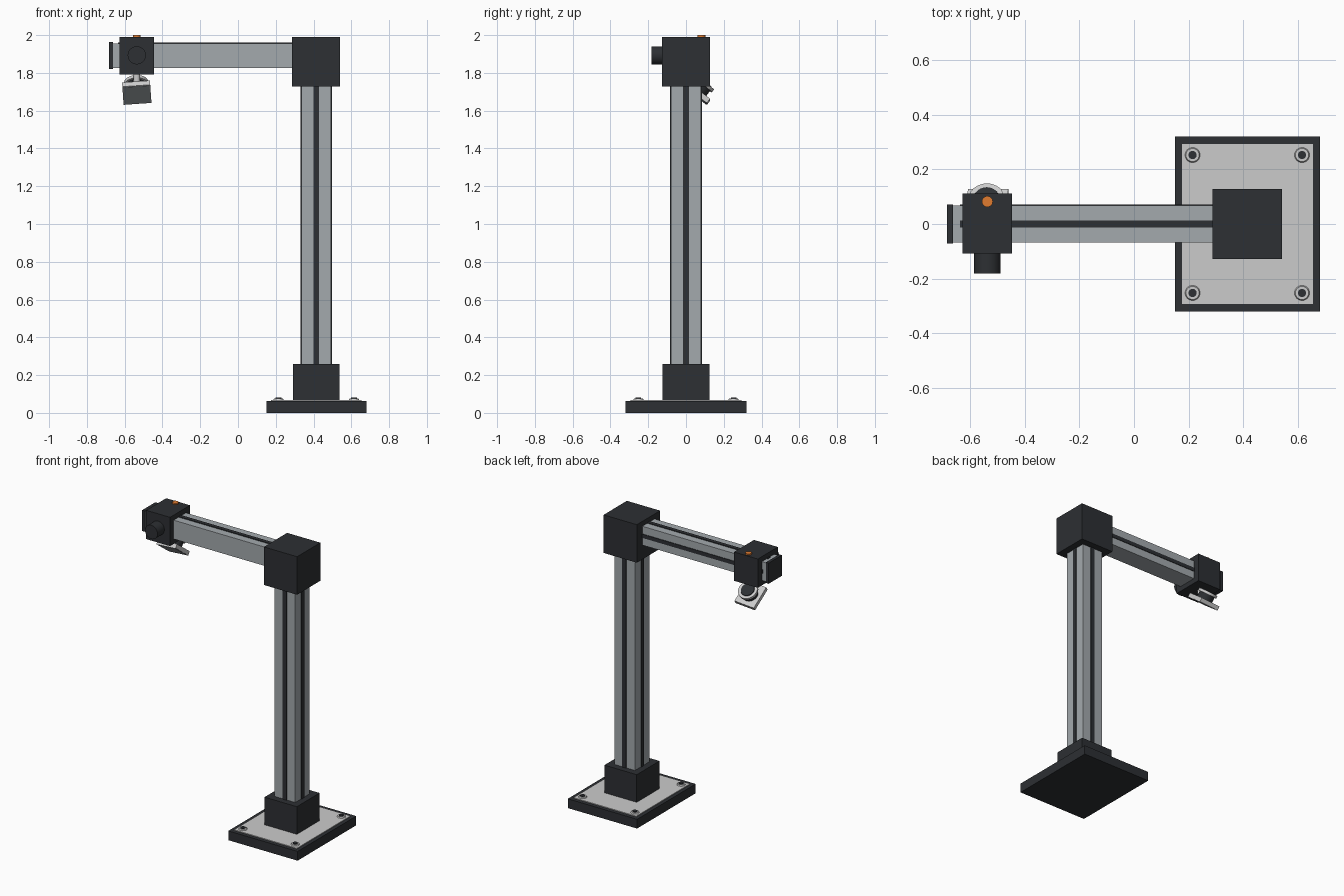
import bpy
from math import radians
from mathutils import Matrix, Vector, Euler

if "Cube" in bpy.data.objects:
    bpy.data.objects.remove(bpy.data.objects["Cube"])


def mat(name, c):
    m = bpy.data.materials.new(name)
    m.diffuse_color = (*c, 1)
    m.use_nodes = True
    m.node_tree.nodes["Principled BSDF"].inputs["Base Color"].default_value = m.diffuse_color
    return m


DARK = mat("dark", (0.026, 0.029, 0.033))
ALU = mat("aluminium", (0.37, 0.40, 0.42))
LIGHT = mat("light_metal", (0.55, 0.57, 0.58))
ORANGE = mat("orange", (0.75, 0.2, 0.03))


def finish(name, m):
    o = bpy.context.object
    o.name = name
    o.data.materials.append(m)
    return o


def box(name, m, x0, x1, y0, y1, z0, z1):
    bpy.ops.mesh.primitive_cube_add(size=1)
    o = finish(name, m)
    o.data.transform(Matrix.Translation(((x0 + x1) / 2, (y0 + y1) / 2, (z0 + z1) / 2))
                     @ Matrix.Diagonal((x1 - x0, y1 - y0, z1 - z0, 1)))
    return o


def cyl(name, m, r, h, loc, rot=(0, 0, 0), r2=None):
    bpy.ops.mesh.primitive_cone_add(vertices=32, radius1=r, radius2=r if r2 is None else r2,
                                    depth=h, location=loc, rotation=rot)
    bpy.ops.object.shade_smooth_by_angle(angle=radians(35))
    return finish(name, m)


# base with inlaid plate and screws
CX = 0.414
box("base", DARK, 0.15, 0.68, -0.32, 0.32, 0, 0.064)
box("base_plate", LIGHT, 0.175, 0.655, -0.293, 0.293, 0.05, 0.069)
for sx in (-1, 1):
    for sy in (-1, 1):
        x, y = CX + sx * 0.2, sy * 0.252
        cyl("washer", LIGHT, 0.028, 0.008, (x, y, 0.072), r2=0.024)
        cyl("screw", DARK, 0.015, 0.012, (x, y, 0.075))
box("column_socket", DARK, 0.29, 0.537, -0.124, 0.124, 0.06, 0.26)

# column with a dark slot strip on each face
W = 0.079
box("column", ALU, CX - W, CX + W, -W, W, 0.25, 1.74)
box("column_strip_x", DARK, CX - W - 0.005, CX + W + 0.005, -0.015, 0.015, 0.25, 1.74)
box("column_strip_y", DARK, CX - 0.015, CX + 0.015, -W - 0.005, W + 0.005, 0.25, 1.74)
box("corner_block", DARK, 0.287, 0.541, -0.127, 0.127, 1.727, 1.99)

# arm with slot strips on top and back
box("arm", ALU, -0.665, 0.30, -0.067, 0.067, 1.826, 1.956)
box("arm_strip_top", DARK, -0.636, 0.30, -0.013, 0.013, 1.94, 1.961)
box("arm_strip_back", DARK, -0.636, 0.30, 0.05, 0.071, 1.878, 1.904)
box("arm_end_cap", DARK, -0.683, -0.662, -0.072, 0.072, 1.82, 1.963)

# sliding carriage, knob and button
HX = -0.536
box("carriage", DARK, -0.627, -0.445, -0.107, 0.111, 1.792, 1.991)
cyl("knob", DARK, 0.048, 0.085, (HX, -0.139, 1.893), (radians(90), 0, 0))
cyl("button", ORANGE, 0.02, 0.02, (HX, 0.082, 1.99))

# stem and ball under the carriage
cyl("stem", LIGHT, 0.018, 0.08, (HX, 0.02, 1.76))
bpy.ops.mesh.primitive_uv_sphere_add(segments=24, ring_count=12, radius=0.026,
                                     location=(HX, 0.03, 1.745))
bpy.ops.object.shade_smooth()
finish("ball_joint", DARK)

# tilted head: square plate with round lens facing up and back
rot = Euler((radians(-37), radians(-4), 0))
centre = Vector((HX, 0.056, 1.696))


def on_head(x, y, h):
    return centre + rot.to_matrix() @ Vector((x, y, h))


plate = box("head_plate", LIGHT, -0.074, 0.074, -0.08, 0.08, -0.015, 0.013)
plate.location, plate.rotation_euler = centre, rot
back = box("head_plate_underside", ALU, -0.07, 0.07, -0.076, 0.076, -0.017, -0.01)
back.location, back.rotation_euler = centre, rot
cyl("lens_body", DARK, 0.052, 0.05, on_head(0, 0, 0.03), rot)
cyl("lens_ring", LIGHT, 0.064, 0.018, on_head(0, 0, 0.059), rot)
cyl("lens", DARK, 0.049, 0.012, on_head(0, 0, 0.066), rot, r2=0.044)
